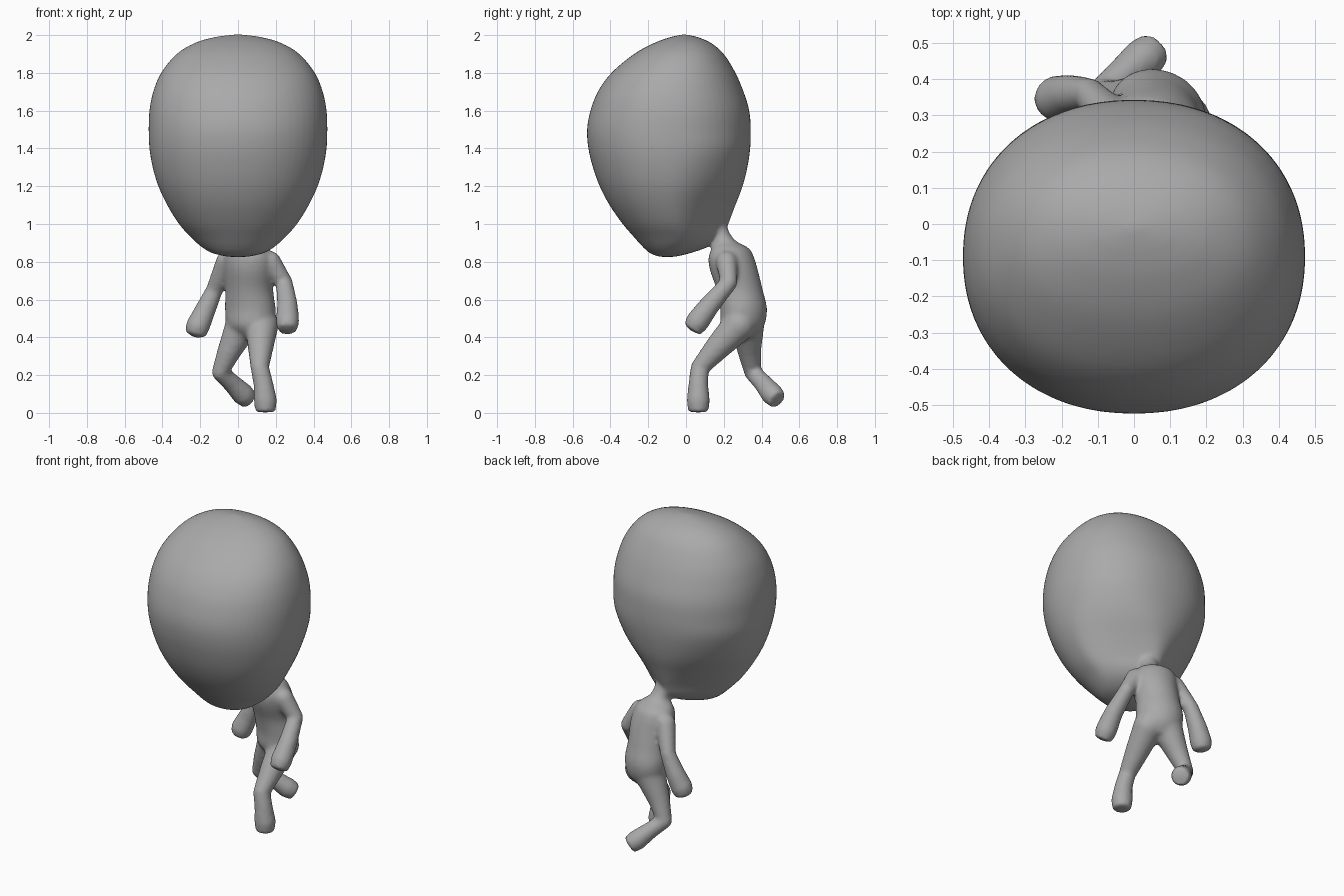
import bpy, bmesh
from math import sin, cos, pi, radians
from mathutils import Vector, Matrix

cube = bpy.data.objects.get("Cube")
if cube:
    bpy.data.objects.remove(cube)

skin = bpy.data.materials.new("plain grey")
skin.use_nodes = True
GREY = (0.4, 0.4, 0.4, 1)
skin.diffuse_color = GREY
skin.node_tree.nodes["Principled BSDF"].inputs["Base Color"].default_value = GREY


def smooth_rows(rows, steps=4):
    """Catmull-Rom interpolation of whole rows of section values."""
    out = []
    for i in range(len(rows) - 1):
        quad = [rows[max(0, min(len(rows) - 1, i + k))] for k in (-1, 0, 1, 2)]
        for s in range(steps):
            t = s / steps
            out.append([0.5 * (2 * b + (c - a) * t + (2 * a - 5 * b + 4 * c - d) * t * t
                               + (3 * b - a - 3 * c + d) * t ** 3)
                        for a, b, c, d in zip(*quad)])
    return out + [list(rows[-1])]


def loft(bm, rings):
    loops = [[bm.verts.new(p) for p in ring] for ring in rings]
    n = len(loops[0])
    for low, high in zip(loops, loops[1:]):
        for i in range(n):
            j = (i + 1) % n
            bm.faces.new((low[i], low[j], high[j], high[i]))
    bm.faces.new(loops[0][::-1])
    bm.faces.new(loops[-1])


def head_ring(z, front, back, half, taper):
    """Slightly squared oval that narrows smoothly toward the nape."""
    mid, ring = (front + back) / 2, []
    for i in range(64):
        a = 2 * pi * i / 64
        c, s = cos(a), sin(a)
        fit = (abs(c) ** 2.15 + abs(s) ** 2.15) ** (-1 / 2.15)
        x = half * c * fit * (1 - taper * max(0, s) ** 1.6)
        ring.append((x, mid + (back - front) / 2 * s * fit, z))
    return ring


def torso_ring(z, x, y, half, depth):
    turn = Matrix.Rotation(radians(-28), 3, 'Z')
    return [Vector((x, y, z)) + turn @ Vector((half * cos(a), depth * sin(a), 0))
            for a in (2 * pi * i / 32 for i in range(32))]


def limb(bm, joints):
    """Tapered segments with a ball at every joint and a blunt tip."""
    for x, y, z, r in joints[:-1]:
        bmesh.ops.create_uvsphere(bm, u_segments=24, v_segments=16, radius=r,
                                  matrix=Matrix.Translation((x, y, z)))
    for a, b in zip(joints, joints[1:]):
        p, q = Vector(a[:3]), Vector(b[:3])
        turn = (q - p).to_track_quat('Z', 'Y').to_matrix().to_4x4()
        bmesh.ops.create_cone(bm, cap_ends=True, segments=24, radius1=a[3], radius2=b[3],
                              depth=(q - p).length,
                              matrix=Matrix.Translation((p + q) / 2) @ turn)


bm = bmesh.new()

# Head: height, front, back, half width, narrowing toward the nape
head = [(0.826, -0.14, -0.06, 0.05, 0), (0.845, -0.19, 0.02, 0.135, 0.1),
        (0.88, -0.23, 0.12, 0.195, 0.4), (0.93, -0.275, 0.195, 0.25, 0.65),
        (1.0, -0.335, 0.225, 0.313, 0.65), (1.1, -0.405, 0.262, 0.375, 0.45),
        (1.2, -0.457, 0.3, 0.422, 0.25), (1.3, -0.493, 0.325, 0.452, 0.1),
        (1.4, -0.517, 0.34, 0.469, 0), (1.5, -0.524, 0.343, 0.473, 0),
        (1.6, -0.506, 0.335, 0.469, 0), (1.7, -0.467, 0.305, 0.449, 0),
        (1.8, -0.395, 0.262, 0.407, 0), (1.9, -0.275, 0.2, 0.325, 0),
        (1.96, -0.165, 0.13, 0.225, 0), (1.99, -0.08, 0.06, 0.12, 0),
        (2.003, -0.02, 0.0, 0.02, 0)]
loft(bm, [head_ring(*row) for row in smooth_rows(head)])

# Torso and neck: height, centre, half width, half depth
torso = [(0.4, 0.065, 0.3, 0.07, 0.06), (0.46, 0.065, 0.3, 0.125, 0.11),
         (0.55, 0.065, 0.305, 0.138, 0.12), (0.65, 0.06, 0.285, 0.128, 0.12),
         (0.75, 0.06, 0.255, 0.134, 0.125), (0.82, 0.055, 0.24, 0.134, 0.118),
         (0.87, 0.05, 0.235, 0.112, 0.097), (0.905, 0.05, 0.21, 0.062, 0.062),
         (0.95, 0.04, 0.185, 0.05, 0.048), (1.03, 0.03, 0.15, 0.06, 0.05)]
loft(bm, [torso_ring(*row) for row in smooth_rows(torso)])

# Arms: shoulder, elbow, wrist, hand, fingertips
limb(bm, [(0.17, 0.215, 0.8, 0.058), (0.245, 0.228, 0.69, 0.045),
          (0.262, 0.125, 0.57, 0.055), (0.262, 0.062, 0.485, 0.063),
          (0.262, 0.032, 0.44, 0.052)])
limb(bm, [(-0.06, 0.29, 0.8, 0.058), (-0.125, 0.36, 0.65, 0.045),
          (-0.18, 0.357, 0.53, 0.057), (-0.212, 0.347, 0.46, 0.064),
          (-0.225, 0.343, 0.412, 0.054)])

# Forward leg, planted: hip, thigh, ankle, foot, toes
limb(bm, [(0.127, 0.28, 0.465, 0.088), (0.12, 0.175, 0.355, 0.07),
          (0.115, 0.073, 0.24, 0.049), (0.135, 0.065, 0.15, 0.053),
          (0.145, 0.065, 0.065, 0.062), (0.145, 0.065, 0.003, 0.054)])

# Trailing leg, lifted
limb(bm, [(0.02, 0.325, 0.46, 0.09), (-0.045, 0.335, 0.33, 0.064),
          (-0.095, 0.352, 0.215, 0.045), (-0.03, 0.41, 0.155, 0.05),
          (0.025, 0.455, 0.1, 0.06), (0.058, 0.485, 0.07, 0.052)])

mesh = bpy.data.meshes.new("figure")
bmesh.ops.recalc_face_normals(bm, faces=bm.faces)
bm.to_mesh(mesh)
bm.free()
mesh.materials.append(skin)
figure = bpy.data.objects.new("figure", mesh)
bpy.context.collection.objects.link(figure)

# Fuse the parts into one soft skin
fuse = figure.modifiers.new("fuse", 'REMESH')
fuse.mode = 'VOXEL'
fuse.voxel_size = 0.011
fuse.use_smooth_shade = True
relax = figure.modifiers.new("relax", 'SMOOTH')
relax.factor = 0.5
relax.iterations = 12
